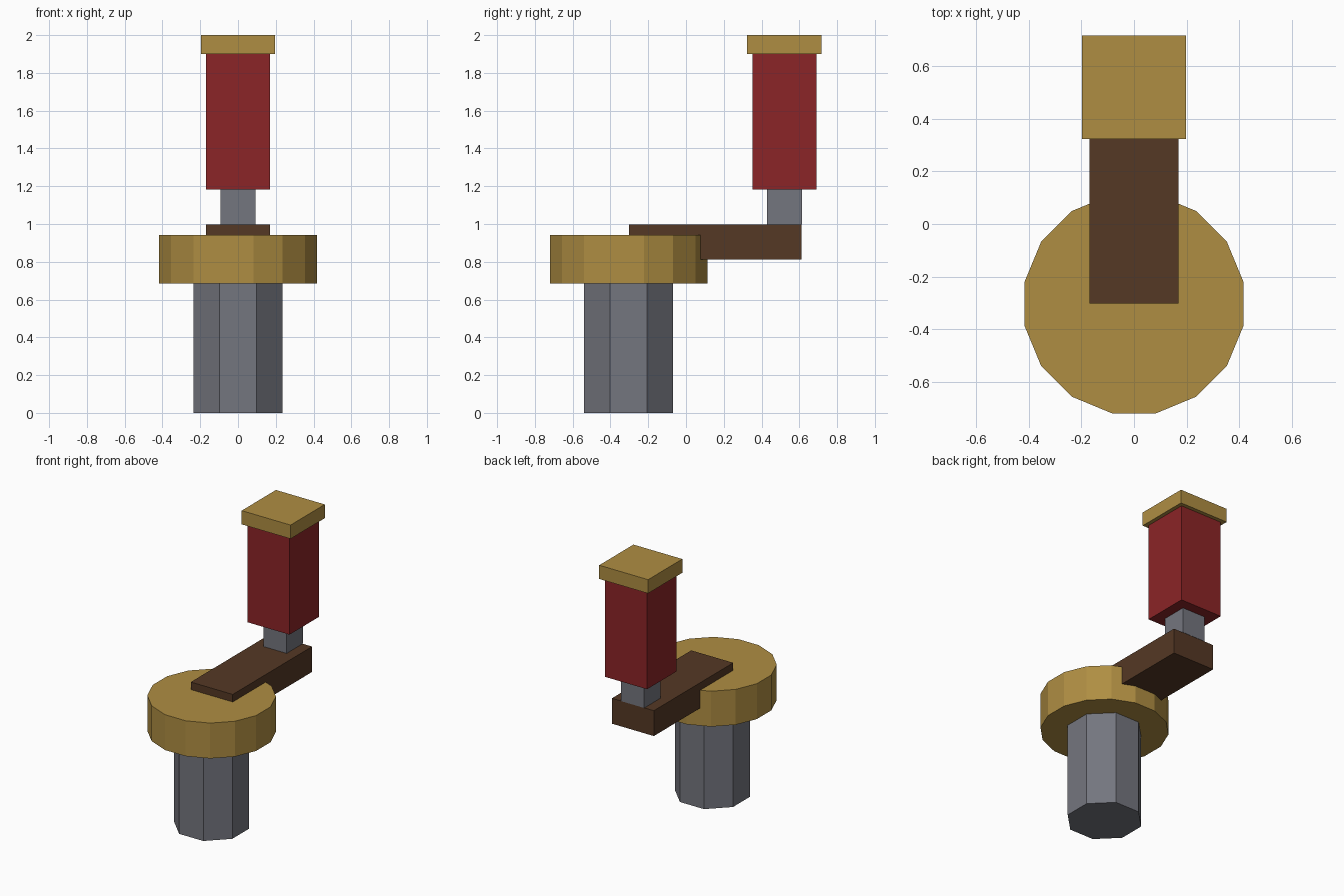
import bpy
import math

cube = bpy.data.objects.get("Cube")
if cube:
    bpy.data.objects.remove(cube, do_unlink=True)


def material(name, r, g, b):
    m = bpy.data.materials.new(name)
    m.use_nodes = True
    m.diffuse_color = (r, g, b, 1)
    m.node_tree.nodes["Principled BSDF"].inputs["Base Color"].default_value = (r, g, b, 1)
    return m


brass = material("brass", 0.43, 0.27, 0.055)
steel = material("steel grey", 0.175, 0.18, 0.21)
wood = material("dark brown", 0.09, 0.04, 0.018)
red = material("dark red", 0.26, 0.018, 0.02)


def finish(name, mat):
    ob = bpy.context.object
    ob.name = ob.data.name = name
    ob.data.materials.append(mat)
    # Keep the transform in the mesh
    bpy.ops.object.transform_apply(location=False, rotation=True, scale=True)
    return ob


def prism(name, sides, apothem, y, z0, z1, mat):
    """Upright regular prism with a flat side facing the front."""
    bpy.ops.mesh.primitive_cylinder_add(
        vertices=sides, radius=apothem / math.cos(math.pi / sides),
        depth=z1 - z0, location=(0, y, (z0 + z1) / 2),
        rotation=(0, 0, math.pi / sides))
    return finish(name, mat)


def block(name, half_width, y0, y1, z0, z1, mat):
    """Box centred on x = 0."""
    bpy.ops.mesh.primitive_cube_add(
        size=1, location=(0, (y0 + y1) / 2, (z0 + z1) / 2))
    bpy.context.object.scale = (2 * half_width, y1 - y0, z1 - z0)
    return finish(name, mat)


# Shaft and hub disc
hub_y = -0.304
prism("shaft", 8, 0.235, hub_y, 0, 0.684, steel)
prism("hub_disc", 16, 0.417, hub_y, 0.684, 0.942, brass)

# Crank arm sunk into the disc
block("crank_arm", 0.169, -0.302, 0.612, 0.812, 0.997, wood)

# Handle: neck, grip and end cap
grip_y = 0.521
for name, half, z0, z1, mat in (
        ("handle_neck", 0.093, 0.997, 1.183, steel),
        ("handle_grip", 0.169, 1.183, 1.9, red),
        ("handle_cap", 0.197, 1.9, 2.0, brass)):
    block(name, half, grip_y - half, grip_y + half, z0, z1, mat)
